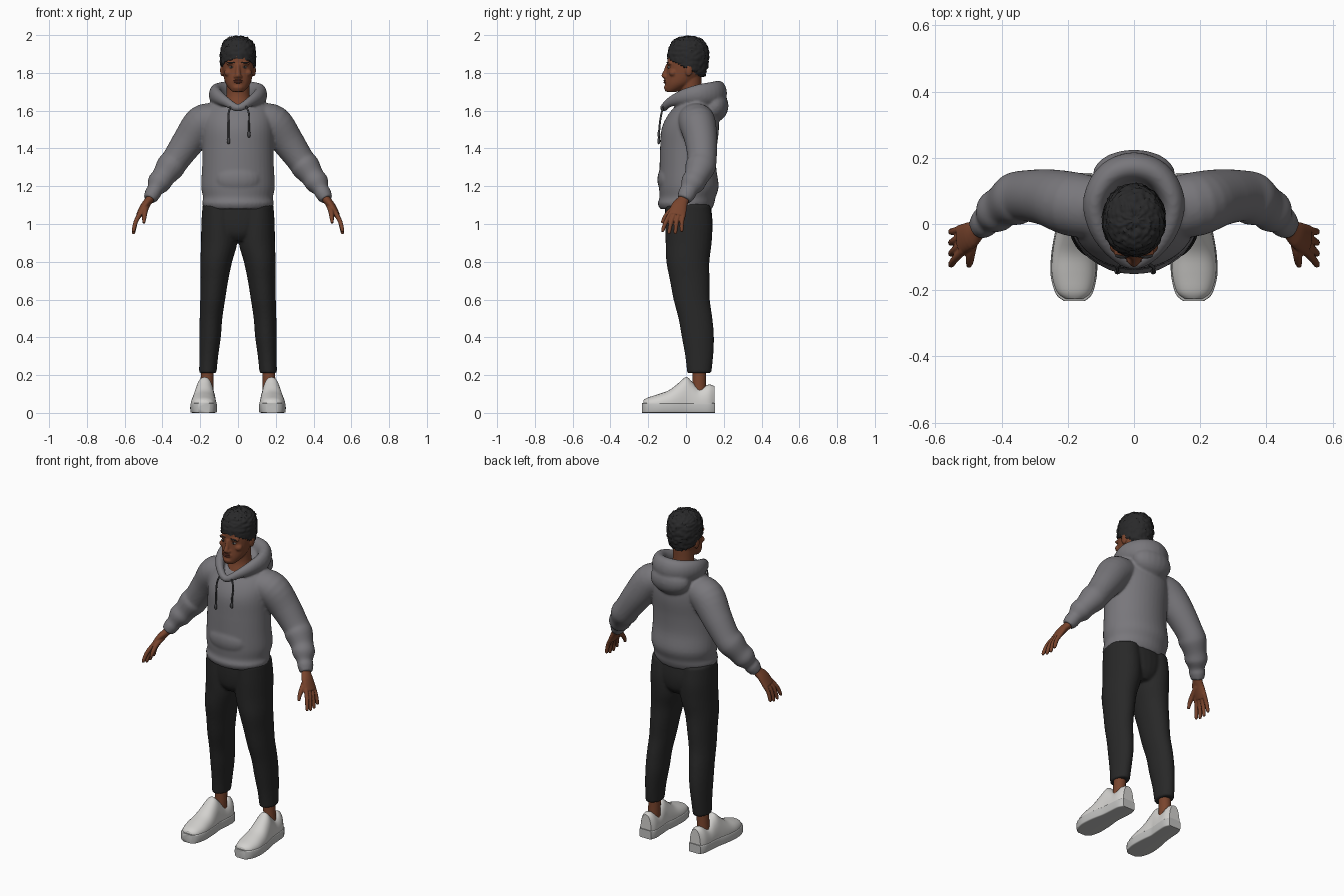
import bpy, bmesh, math
from mathutils import Vector, Matrix, noise

cube = bpy.data.objects.get("Cube")
if cube:
    bpy.data.objects.remove(cube, do_unlink=True)


def material(name, r, g, b):
    m = bpy.data.materials.new(name)
    m.use_nodes = True
    m.diffuse_color = (r, g, b, 1)
    bsdf = next(n for n in m.node_tree.nodes if n.type == 'BSDF_PRINCIPLED')
    bsdf.inputs["Base Color"].default_value = (r, g, b, 1)
    bsdf.inputs["Roughness"].default_value = 0.8
    return m


SKIN = material("brown skin", .19, .058, .026)
HAIR = material("black hair", .022, .022, .023)
FLEECE = material("grey fleece", .19, .185, .2)
CORD = material("dark cord", .06, .06, .065)
CLOTH = material("black cloth", .021, .021, .021)
LEATHER = material("white leather", .65, .64, .62)
RUBBER = material("pale rubber", .52, .52, .51)
LIPS = material("lips", .13, .035, .022)
EYE = material("eye white", .4, .36, .33)

X, Y, Z = Vector((1, 0, 0)), Vector((0, 1, 0)), Vector((0, 0, 1))


def spow(v, p):
    return math.copysign(abs(v) ** p, v)


def smooth_rows(rows, closed, steps):
    """Catmull-Rom interpolation of (x, y, z, ra, rb) rows."""
    k = len(rows)
    get = lambda i: Vector(rows[i % k] if closed else rows[max(0, min(k - 1, i))])
    out = []
    for i in range(k if closed else k - 1):
        a, b, c, d = (get(i + j) for j in (-1, 0, 1, 2))
        for s in range(steps):
            t = s / steps
            out.append(b + (c - a) * (t / 2) + (a * 2 - b * 5 + c * 4 - d) * (t * t / 2)
                       + (b * 3 - a - c * 3 + d) * (t ** 3 / 2))
    return out if closed else out + [get(k - 1)]


def loft(bm, rows, axis=None, ref=Y, n=28, p=1, closed=False, steps=4):
    """Elliptical rings along a path; ra lies along ref, rb across it."""
    rows = smooth_rows(rows, closed, steps)
    k = len(rows)
    rings = []
    for i, row in enumerate(rows):
        nxt = rows[(i + 1) % k if closed else min(i + 1, k - 1)]
        prv = rows[i - 1 if closed else max(i - 1, 0)]
        t = axis or (Vector(nxt[:3]) - Vector(prv[:3])).normalized()
        a = (ref - t * ref.dot(t)).normalized()
        b = t.cross(a)
        ring = []
        for j in range(n):
            u = math.tau * j / n
            ring.append(bm.verts.new(Vector(row[:3]) + a * row[3] * spow(math.cos(u), p)
                                     + b * row[4] * spow(math.sin(u), p)))
        rings.append(ring)
    for i in range(k if closed else k - 1):
        r, q = rings[i], rings[(i + 1) % k]
        for j in range(n):
            bm.faces.new((r[j], r[(j + 1) % n], q[(j + 1) % n], q[j]))
    if not closed:
        bm.faces.new(rings[0])
        bm.faces.new(rings[-1])


def ball(bm, centre, radii):
    mat = Matrix.Translation(centre) @ Matrix.Diagonal((*radii, 1))
    bmesh.ops.create_uvsphere(bm, u_segments=20, v_segments=12, radius=1, matrix=mat)


def flip(rows, s):
    return [(r[0] * s, *r[1:]) for r in rows]


def upright(rows):
    """(y, z, depth, width) rows on the centre line."""
    return [(0, *r) for r in rows]


def finish(name, bm, mat, voxel=0, iterations=3):
    bmesh.ops.recalc_face_normals(bm, faces=bm.faces)
    me = bpy.data.meshes.new(name)
    bm.to_mesh(me)
    bm.free()
    me.materials.append(mat)
    ob = bpy.data.objects.new(name, me)
    bpy.context.collection.objects.link(ob)
    bpy.ops.object.select_all(action='DESELECT')
    ob.select_set(True)
    bpy.context.view_layer.objects.active = ob
    bpy.ops.object.shade_smooth_by_angle(angle=math.radians(50))
    if voxel:
        # fuse overlapping volumes into one soft skin
        fuse = ob.modifiers.new("fuse", 'REMESH')
        fuse.mode = 'VOXEL'
        fuse.voxel_size = voxel
        fuse.use_smooth_shade = True
        soft = ob.modifiers.new("soften", 'SMOOTH')
        soft.iterations = iterations
    return ob


SIDES = (("left", 1), ("right", -1))

# Hoodie: torso, sleeves, hood and pouch pocket
bm = bmesh.new()
loft(bm, upright([(0, 1.08, .138, .178), (0, 1.11, .15, .19), (.008, 1.14, .148, .185),
                  (.015, 1.2, .158, .195), (.01, 1.3, .15, .19), (.013, 1.4, .15, .188),
                  (.022, 1.5, .152, .19), (.035, 1.57, .135, .185), (.048, 1.63, .1, .155),
                  (.05, 1.65, .07, .1)]), axis=Z, n=40)
sleeve = [(.1, .045, 1.565, .09, .075), (.185, .06, 1.535, .097, .097), (.26, .08, 1.44, .086, .086),
          (.33, .085, 1.34, .077, .074), (.36, .075, 1.3, .08, .076), (.395, .055, 1.25, .065, .062),
          (.42, .035, 1.215, .064, .062), (.44, .015, 1.18, .046, .042), (.452, .005, 1.16, .047, .043),
          (.468, -.01, 1.13, .038, .034)]
for _, s in SIDES:
    loft(bm, flip(sleeve, s))
half = [(.06, -.085, 1.645, .026, .022), (.105, -.015, 1.672, .04, .03), (.118, .07, 1.685, .055, .036),
        (.075, .145, 1.69, .064, .042)]
collar = [(0, -.118, 1.615, .02, .02)] + half + [(0, .172, 1.69, .07, .045)] + flip(half[::-1], -1)
loft(bm, collar, ref=Z, closed=True, n=20)
ball(bm, (0, .15, 1.625), (.125, .075, .085))
ball(bm, (0, -.09, 1.235), (.125, .062, .085))
finish("hoodie", bm, FLEECE, .008, 4)

# Drawstrings with tips
for side, s, x, low in (("left", 1, .058, 1.475), ("right", -1, .05, 1.44)):
    bm = bmesh.new()
    loft(bm, flip([(.035, -.115, 1.635, .005, .005), (x, -.13, 1.585, .005, .005),
                   (x, -.14, 1.52, .005, .005), (x, -.143, low, .005, .005)], s), n=8)
    ball(bm, (x * s, -.144, low), (.009, .008, .018))
    finish(side + "_drawstring", bm, CORD)

# Trousers
bm = bmesh.new()
leg = [(.1, .01, 1.1, .118, .088), (.1, .015, 1, .125, .094), (.1, .014, .9, .122, .096),
       (.115, .01, .8, .114, .084), (.125, .02, .7, .105, .073), (.134, .03, .6, .096, .066),
       (.143, .05, .5, .09, .06), (.148, .063, .4, .085, .057), (.155, .07, .3, .074, .05),
       (.16, .07, .21, .064, .046)]
for _, s in SIDES:
    loft(bm, flip(leg, s), axis=Z)
loft(bm, upright([(.01, 1.11, .12, .186), (.014, 1.02, .126, .188), (.014, .95, .118, .14),
                  (.014, .91, .09, .07)]), axis=Z)
finish("trousers", bm, CLOTH, .008)

# Ankles and shoes
shoe = [(.18, -.226, .028, .066), (.181, -.205, .052, .08), (.182, -.15, .067, .098),
        (.181, -.09, .066, .12), (.179, -.04, .06, .158), (.177, 0, .053, .19),
        (.174, .03, .052, .168), (.171, .07, .052, .132), (.168, .12, .05, .15), (.166, .15, .036, .142)]
for side, s in SIDES:
    bm = bmesh.new()
    loft(bm, flip([(.162, .07, .26, .036, .034), (.164, .07, .16, .036, .034),
                   (.168, .07, .06, .04, .036)], s), axis=Z)
    finish(side + "_ankle", bm, SKIN)

    bm = bmesh.new()
    loft(bm, flip([(x, y, .045, top - .045, w) for x, y, w, top in shoe], s), axis=Y, ref=Z, p=.9)
    for v in bm.verts:
        v.co.z = max(v.co.z, .03)
    finish(side + "_shoe_upper", bm, LEATHER)

    bm = bmesh.new()
    loft(bm, flip([(x, y * 1.03, .026, .026, w + .003) for x, y, w, _ in shoe], s),
         axis=Y, ref=Z, p=.2)
    finish(side + "_shoe_sole", bm, RUBBER)

# Hands: palm, four fingers and thumb
for side, s in SIDES:
    bm = bmesh.new()
    loft(bm, flip([(.445, .005, 1.17, .03, .024), (.468, -.013, 1.13, .03, .022),
                   (.495, -.035, 1.095, .042, .021), (.525, -.048, 1.045, .046, .016)], s))
    for k in range(4):
        base_y = -.08 + k * .023
        tip_y = -.122 + k * .033
        drop = .962 - .016 * math.sin(math.pi * (k + .3) / 3.6)
        loft(bm, flip([(.515, base_y, 1.06, .012, .013),
                       (.54, (base_y + tip_y) / 2 - .004, 1.015, .0115, .012),
                       (.552, tip_y, drop + .012, .01, .01), (.553, tip_y, drop, .006, .006)], s), n=12)
    loft(bm, flip([(.483, -.03, 1.1, .018, .017), (.492, -.08, 1.07, .015, .015),
                   (.496, -.112, 1.035, .012, .012), (.499, -.126, 1.005, .008, .008)], s), ref=X, n=12)
    finish(side + "_hand", bm, SKIN, .004, 2)

# Head with neck, nose, brow, chin and ears
bm = bmesh.new()
skull = upright([(-.078, 1.7, .032, .03), (-.056, 1.72, .055, .05), (-.03, 1.75, .08, .068),
                 (-.005, 1.8, .098, .08), (.004, 1.85, .104, .085), (.01, 1.9, .103, .085),
                 (.012, 1.95, .08, .068), (.012, 1.98, .035, .03)])
loft(bm, skull, axis=Z)
loft(bm, upright([(.03, 1.58, .1, .1), (.03, 1.64, .075, .075), (.026, 1.69, .057, .061),
                  (.022, 1.78, .06, .062)]), axis=Z)
loft(bm, upright([(-.093, 1.845, .014, .012), (-.103, 1.815, .014, .012), (-.114, 1.785, .017, .015),
                  (-.106, 1.772, .012, .014)]), axis=Z, n=14)
ball(bm, (0, -.095, 1.722), (.03, .022, .018))
ball(bm, (0, -.098, 1.755), (.03, .018, .016))
for _, s in SIDES:
    ball(bm, (s * .034, -.086, 1.85), (.03, .016, .01))
    ball(bm, (s * .013, -.108, 1.78), (.01, .012, .009))
    ball(bm, (s * .05, -.068, 1.8), (.024, .022, .02))
    ball(bm, (s * .084, .015, 1.815), (.011, .02, .033))
finish("head", bm, SKIN, .005, 3)

# Lips, eyes and brows
bm = bmesh.new()
ball(bm, (0, -.111, 1.76), (.024, .008, .005))
ball(bm, (0, -.11, 1.75), (.021, .009, .006))
finish("lips", bm, LIPS)
for side, s in SIDES:
    for part, centre, radii, mat in (
            ("eye", (.034, -.088, 1.83), (.014, .009, .006), EYE),
            ("iris", (.034, -.094, 1.83), (.006, .005, .0055), HAIR),
            ("eyebrow", (.036, -.096, 1.854), (.021, .008, .004), HAIR)):
        bm = bmesh.new()
        ball(bm, (centre[0] * s, *centre[1:]), radii)
        finish(side + "_" + part, bm, mat)

# Curly hair cap, tucked in below a sloping hairline
bm = bmesh.new()
loft(bm, upright([(.002, 1.77, .092, .08), (.006, 1.81, .103, .089), (.011, 1.86, .109, .094),
                  (.012, 1.91, .109, .094), (.013, 1.95, .096, .085), (.013, 1.975, .074, .066),
                  (.013, 1.99, .042, .038), (.013, 1.994, .008, .008)]), axis=Z, n=72, steps=7)
bm.normal_update()
for v in bm.verts:
    line = 1.825 - .46 * v.co.y
    if v.co.z < line:
        v.co.x *= .82
        v.co.y *= .82
    else:
        curl = noise.noise(v.co * 75) + .5 * noise.noise(v.co * 140)
        out = Vector((v.co.x, v.co.y - .012, (v.co.z - 1.88) * .9)).normalized()
        v.co += out * curl * .007
    v.co.z = min(v.co.z, 2)
finish("hair", bm, HAIR)
